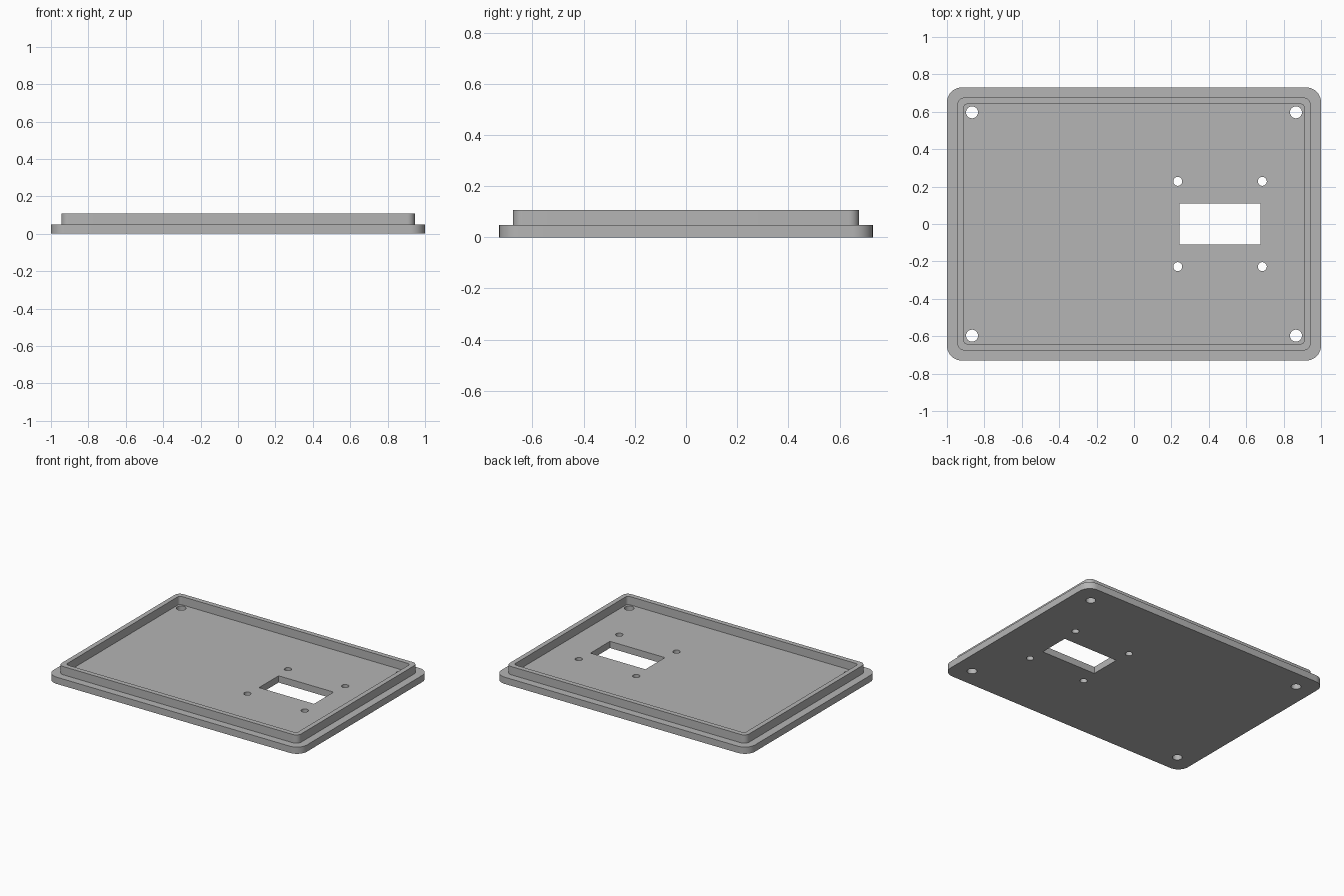
import bpy, math

cube = bpy.data.objects.get("Cube")
if cube:
    bpy.data.objects.remove(cube, do_unlink=True)

grey = bpy.data.materials.new("plain grey")
grey.use_nodes = True
grey.diffuse_color = (0.46, 0.46, 0.46, 1)
grey.node_tree.nodes["Principled BSDF"].inputs["Base Color"].default_value = grey.diffuse_color


def circle(cx, cy, r, n=32):
    return [(cx + r * math.cos(2 * math.pi * i / n), cy + r * math.sin(2 * math.pi * i / n))
            for i in range(n)]


def rounded_rect(hx, hy, r, steps=10):
    pts = []
    for k, (sx, sy) in enumerate([(1, 1), (-1, 1), (-1, -1), (1, -1)]):
        for i in range(steps + 1):
            a = math.pi / 2 * (k + i / steps)
            pts.append((sx * (hx - r) + r * math.cos(a), sy * (hy - r) + r * math.sin(a)))
    return pts


def slab(name, outlines, z0, z1):
    """Extrude a flat outline; every further outline inside it becomes a hole."""
    curve = bpy.data.curves.new(name, 'CURVE')
    curve.dimensions = '2D'
    curve.fill_mode = 'BOTH'
    curve.extrude = (z1 - z0) / 2
    for pts in outlines:
        spline = curve.splines.new('POLY')
        spline.points.add(len(pts) - 1)
        for p, (x, y) in zip(spline.points, pts):
            p.co = (x, y, 0, 1)
        spline.use_cyclic_u = True
    obj = bpy.data.objects.new(name, curve)
    bpy.context.collection.objects.link(obj)
    obj.location.z = (z0 + z1) / 2
    bpy.ops.object.select_all(action='DESELECT')
    obj.select_set(True)
    bpy.context.view_layer.objects.active = obj
    bpy.ops.object.convert(target='MESH')
    obj = bpy.context.view_layer.objects.active
    # Weld the caps to the sides
    bpy.ops.object.mode_set(mode='EDIT')
    bpy.ops.mesh.select_all(action='SELECT')
    bpy.ops.mesh.remove_doubles(threshold=0.0001)
    bpy.ops.mesh.normals_make_consistent(inside=False)
    bpy.ops.object.mode_set(mode='OBJECT')
    obj.data.materials.clear()
    obj.data.materials.append(grey)
    bpy.ops.object.shade_smooth_by_angle(angle=math.radians(30))
    return obj


# Base plate with window, corner screw holes and small mounting holes
WIN_X = 0.46
signs = [(sx, sy) for sx in (-1, 1) for sy in (-1, 1)]
window = [(WIN_X + sx * 0.217, sy * 0.11) for sx, sy in [(1, 1), (-1, 1), (-1, -1), (1, -1)]]
corner_holes = [circle(sx * 0.866, sy * 0.597, 0.032) for sx, sy in signs]
mount_holes = [circle(WIN_X + sx * 0.226, sy * 0.228, 0.024) for sx, sy in signs]
slab("base_plate", [rounded_rect(1, 0.73, 0.08), window] + corner_holes + mount_holes, 0, 0.048)

# Raised rim, sunk a little into the plate
slab("raised_rim", [rounded_rect(0.945, 0.676, 0.04), rounded_rect(0.911, 0.641, 0.02)], 0.04, 0.107)
